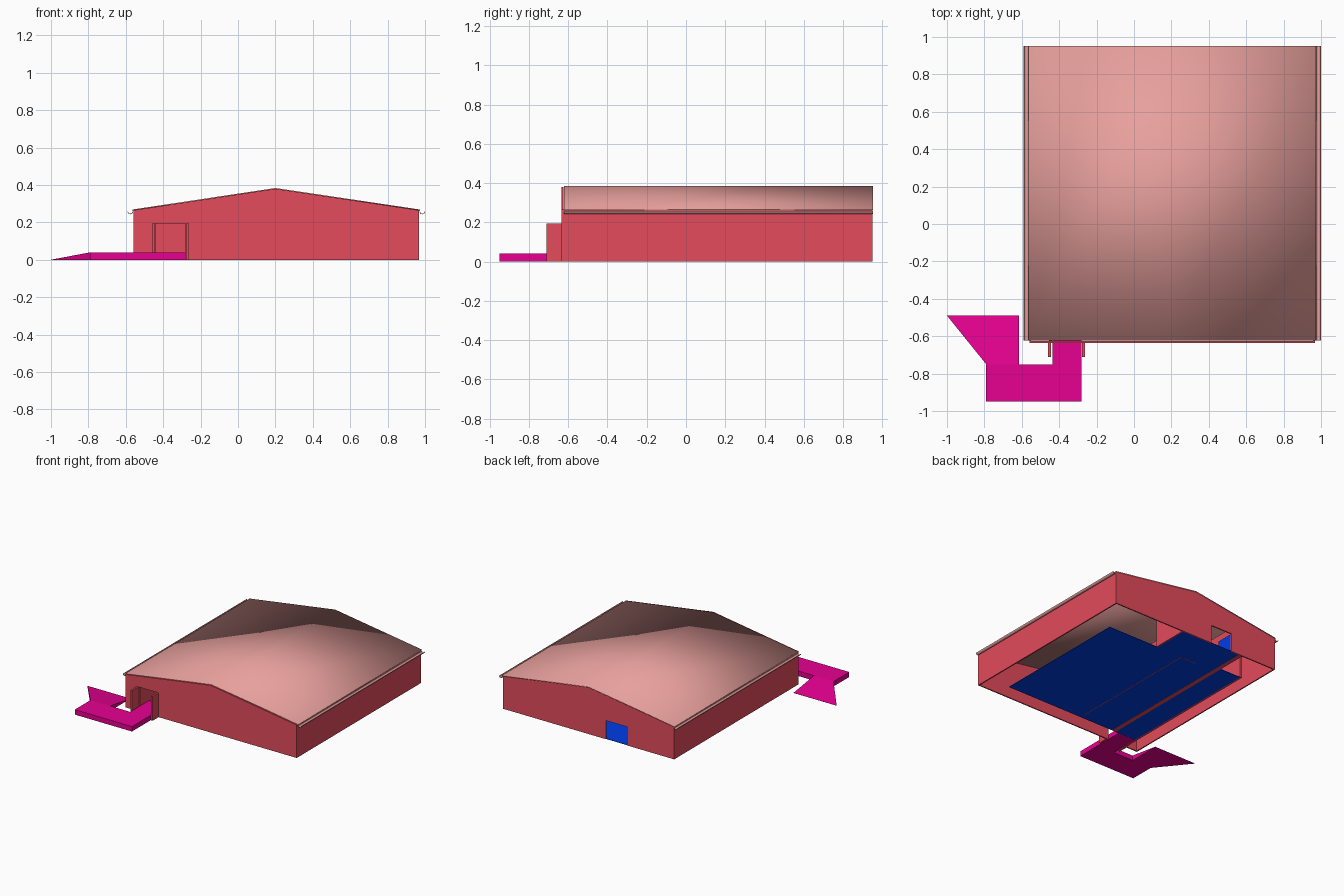
import bpy, bmesh, math
from mathutils import Vector

if "Cube" in bpy.data.objects:
    bpy.data.objects.remove(bpy.data.objects["Cube"], do_unlink=True)


def material(name, rgb):
    m = bpy.data.materials.new(name)
    m.use_nodes = True
    m.diffuse_color = (*rgb, 1)
    m.node_tree.nodes["Principled BSDF"].inputs["Base Color"].default_value = (*rgb, 1)
    return m


RED = material("wall red", (0.77, 0.07, 0.105))
PINK = material("roof pink", (0.8, 0.352, 0.335))
MAGENTA = material("ramp magenta", (0.87, 0.0, 0.31))
BLUE = material("floor blue", (0.0, 0.046, 0.8))


def prism(name, points, axis, start, end, mat, smooth=False):
    """Extrude a 2D outline along y (points are x, z) or z (points are x, y)."""
    bm = bmesh.new()
    place = (lambda p, d: (p[0], d, p[1])) if axis == "y" else (lambda p, d: (p[0], p[1], d))
    face = bm.faces.new([bm.verts.new(place(p, start)) for p in points])
    ext = bmesh.ops.extrude_face_region(bm, geom=[face])
    moved = [g for g in ext["geom"] if isinstance(g, bmesh.types.BMVert)]
    shift = Vector(place((0, 0), end - start))
    bmesh.ops.translate(bm, verts=moved, vec=shift)
    bmesh.ops.recalc_face_normals(bm, faces=bm.faces)
    mesh = bpy.data.meshes.new(name)
    bm.to_mesh(mesh)
    bm.free()
    mesh.materials.append(mat)
    if smooth:
        mesh.polygons.foreach_set("use_smooth", [True] * len(mesh.polygons))
    obj = bpy.data.objects.new(name, mesh)
    bpy.context.collection.objects.link(obj)
    return obj


def box(name, x0, x1, y0, y1, z0, z1, mat):
    return prism(name, [(x0, y0), (x1, y0), (x1, y1), (x0, y1)], "z", z0, z1, mat)


LEFT, RIGHT, RIDGE = -0.56, 0.968, 0.2
EAVE, PEAK = 0.262, 0.377
FRONT, BACK = -0.635, 0.95
STEP = 0.04                 # walkway height
FLOOR = (0.001, 0.004)      # interior floor underside and top
WALL_TOP = EAVE + 0.003     # walls end inside the roof sheet


def gable_wall(name, door_x0, door_x1, door_top, y0, y1):
    outline = [(LEFT, 0), (door_x0, 0), (door_x0, door_top), (door_x1, door_top), (door_x1, 0),
               (RIGHT, 0), (RIGHT, WALL_TOP), (RIDGE, PEAK + 0.003), (LEFT, WALL_TOP)]
    prism(name, outline, "y", y0, y1, RED)


# Outer walls, with door openings in the two gables
gable_wall("front_wall", -0.445, -0.28, 0.195, FRONT, FRONT + 0.01)
gable_wall("back_wall", -0.14, 0.05, 0.15, BACK - 0.01, BACK)
box("right_wall", LEFT, LEFT + 0.01, FRONT + 0.01, BACK - 0.01, 0, WALL_TOP, RED)
box("left_wall", RIGHT - 0.01, RIGHT, FRONT + 0.01, BACK - 0.01, 0, WALL_TOP, RED)

# Fins beside the entrance
for name, x0, x1 in (("entrance_fin_right", -0.46, -0.445), ("entrance_fin_left", -0.278, -0.263)):
    box(name, x0, x1, -0.712, FRONT, 0, 0.195, RED)

# Softly shaded gable roof sheet
slope = [(LEFT - 0.004, EAVE), (RIDGE, PEAK), (RIGHT + 0.004, EAVE)]
under = list(reversed(slope))
prism("roof", [(x, z + 0.007) for x, z in slope] + under, "y", -0.622, BACK + 0.002, PINK, smooth=True)


# Half-round gutters
def gutter(name, cx):
    cz = EAVE - 0.004
    arc = [math.pi + math.pi * i / 8 for i in range(9)]
    ring = [(cx + 0.0145 * math.cos(a), cz + 0.0145 * math.sin(a)) for a in arc]
    ring += [(cx + 0.011 * math.cos(a), cz + 0.011 * math.sin(a)) for a in reversed(arc)]
    prism(name, ring, "y", -0.622, BACK + 0.002, PINK)


gutter("gutter_right", LEFT - 0.016)
gutter("gutter_left", RIGHT + 0.017)

# Interior floors: hall with a rear lobby, and a side passage
prism("hall_floor", [(-0.215, -0.51), (0.775, -0.51), (0.775, 0.645), (0.315, 0.645),
                     (0.315, 0.948), (-0.215, 0.948)], "z", *FLOOR, BLUE)
box("passage_floor", -0.436, -0.25, -0.51, 0.695, *FLOOR, BLUE)

# Interior partitions
box("passage_partition", -0.25, -0.215, -0.51, BACK - 0.01, 0, WALL_TOP, RED)
box("passage_outer_wall", -0.455, -0.438, FRONT + 0.01, 0.695, FLOOR[1], WALL_TOP, RED)
box("lobby_partition", 0.315, 0.325, 0.645, BACK - 0.01, 0, WALL_TOP, RED)
box("hall_partition", 0.083, 0.089, -0.48, 0.645, 0, WALL_TOP, RED)
box("hall_partition_return", -0.05, 0.083, 0.639, 0.645, 0, WALL_TOP, RED)

# Open rear door
box("rear_door", -0.15, -0.142, 0.8, BACK - 0.01, FLOOR[1], 0.15, BLUE)

# Raised walkway up to and into the entrance
prism("walkway", [(-0.79, -0.95), (-0.28, -0.95), (-0.28, -0.51), (-0.436, -0.51),
                  (-0.436, -0.75), (-0.79, -0.75)], "z", 0, STEP, MAGENTA)

# Flared ramp running down to the ground towards the back
ramp = prism("flared_ramp", [(-1.0, -0.49), (-0.79, -0.75), (-0.615, -0.75), (-0.615, -0.49)],
             "z", 0, STEP, MAGENTA)
for v in ramp.data.vertices:
    if v.co.y > -0.6:
        v.co.z = min(v.co.z, 0.0005)
